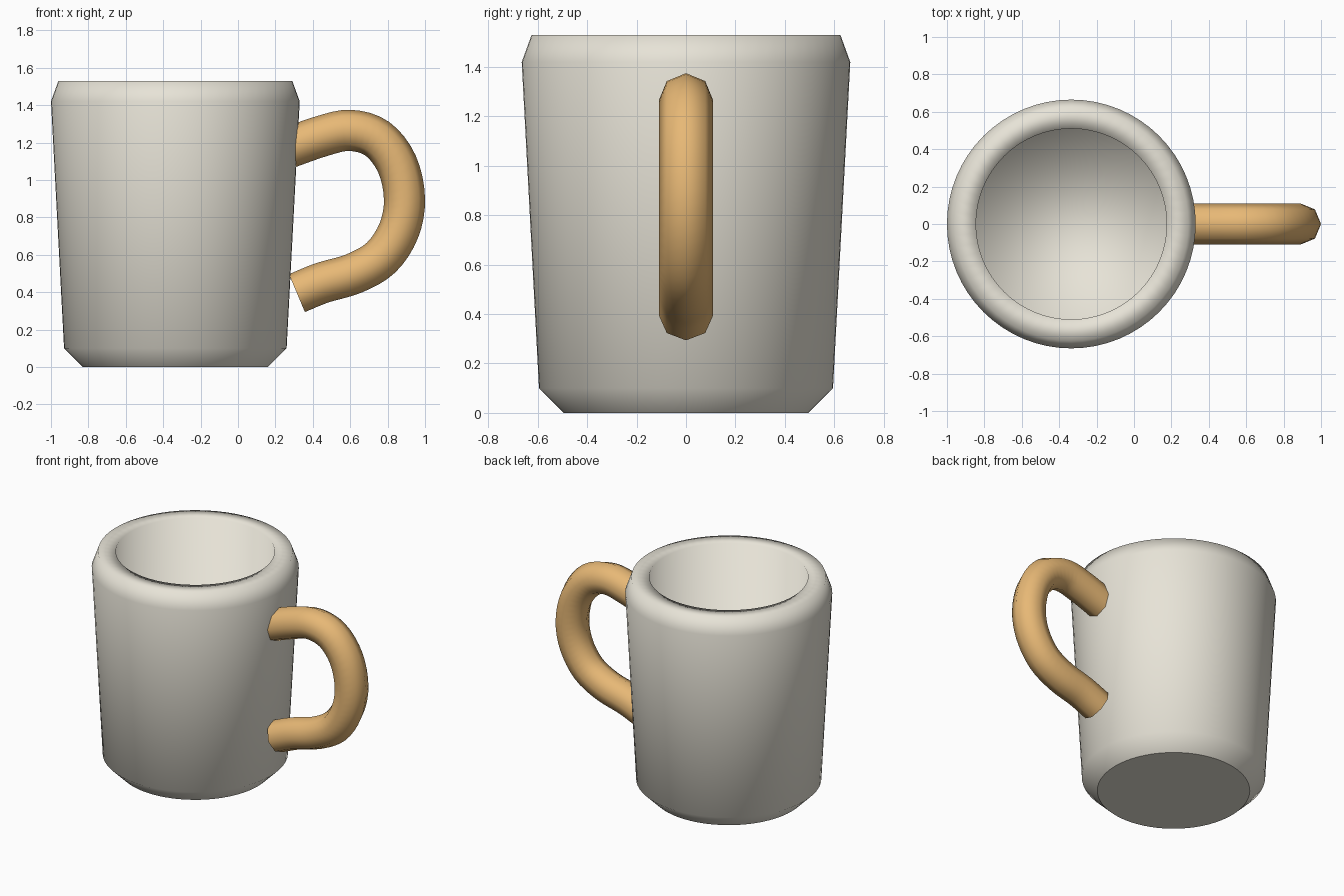
import bpy, bmesh, math
from mathutils import Vector

if "Cube" in bpy.data.objects:
    bpy.data.objects.remove(bpy.data.objects["Cube"])


def make_object(name, bm, colour=None):
    bmesh.ops.recalc_face_normals(bm, faces=bm.faces)
    mesh = bpy.data.meshes.new(name)
    bm.to_mesh(mesh)
    bm.free()
    obj = bpy.data.objects.new(name, mesh)
    bpy.context.collection.objects.link(obj)
    if colour:
        mat = bpy.data.materials.new(name + "_paint")
        mat.diffuse_color = colour
        mat.use_nodes = True
        mat.node_tree.nodes["Principled BSDF"].inputs["Base Color"].default_value = mat.diffuse_color
        mesh.materials.append(mat)
    return obj


def skin_rings(bm, rings, smooth_caps):
    # Bridge successive closed rings, then cap both ends
    loops = [[bm.verts.new(p) for p in ring] for ring in rings]
    n = len(loops[0])
    for a, b in zip(loops, loops[1:]):
        for i in range(n):
            j = (i + 1) % n
            bm.faces.new((a[i], a[j], b[j], b[i])).smooth = True
    for loop, smooth in zip((loops[0], loops[-1]), smooth_caps):
        bm.faces.new(loop).smooth = smooth
        if not smooth:
            for i in range(n):
                bm.edges.get((loop[i], loop[(i + 1) % n])).smooth = False


# Cup body: one lathe profile from the base, over the rim, to the inner floor
CX, SIDES = -0.335, 64
profile = [(0.495, 0.0), (0.595, 0.10), (0.665, 1.42), (0.625, 1.53),
           (0.51, 1.53), (0.51, 0.12)]
bm = bmesh.new()
skin_rings(bm, [[(CX + r * math.cos(2 * math.pi * i / SIDES),
                  r * math.sin(2 * math.pi * i / SIDES), z)
                 for i in range(SIDES)] for r, z in profile], (False, True))
make_object("cup_body", bm, (0.80, 0.77, 0.68, 1))

# Handle: eight-sided tube swept along a smooth path in the xz plane
points = [Vector((x, 0, z)) for x, z in [
    (0.25, 1.165), (0.45, 1.235), (0.60, 1.265), (0.745, 1.22), (0.85, 1.085),
    (0.89, 0.90), (0.86, 0.73), (0.765, 0.585), (0.62, 0.50), (0.45, 0.45),
    (0.315, 0.395)]]
padded = [2 * points[0] - points[1]] + points + [2 * points[-1] - points[-2]]
path, STEPS = [], 4
for k in range(1, len(padded) - 2):
    p0, p1, p2, p3 = padded[k - 1:k + 3]
    for s in range(STEPS):
        t = s / STEPS
        path.append(0.5 * (2 * p1 + (p2 - p0) * t
                           + (2 * p0 - 5 * p1 + 4 * p2 - p3) * t * t
                           + (3 * p1 - p0 - 3 * p2 + p3) * t ** 3))
path.append(points[-1])

R, across = 0.11, Vector((0, 1, 0))
rings = []
for i, p in enumerate(path):
    tangent = (path[min(i + 1, len(path) - 1)] - path[max(i - 1, 0)]).normalized()
    out = across.cross(tangent)
    rings.append([p + R * (math.cos(a) * out + math.sin(a) * across)
                  for a in (math.pi / 4 * j for j in range(8))])
bm = bmesh.new()
skin_rings(bm, rings, (False, False))
make_object("handle", bm, (0.80, 0.48, 0.18, 1))
